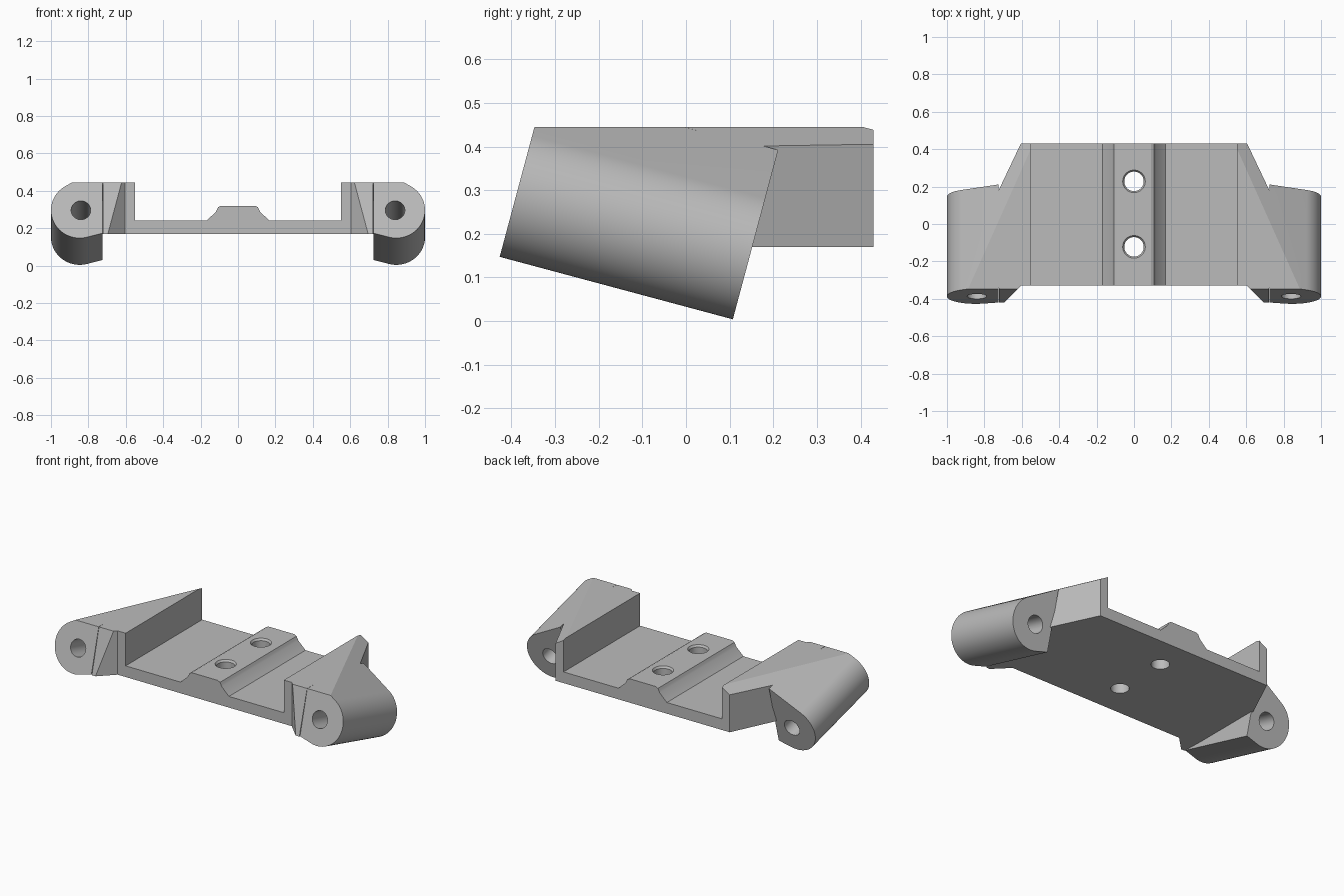
import bpy, bmesh
from math import sin, cos, radians
from mathutils import Vector, Matrix

cube = bpy.data.objects.get("Cube")
if cube:
    bpy.data.objects.remove(cube, do_unlink=True)

# Single grey material
GREY = (0.5, 0.5, 0.5, 1)
grey = bpy.data.materials.new("light grey")
grey.use_nodes = True
grey.diffuse_color = GREY
grey.node_tree.nodes["Principled BSDF"].inputs["Base Color"].default_value = GREY

# Tilted frame of the tubular lugs
TILT = radians(15)
AXIS = Vector((0, cos(TILT), -sin(TILT)))
UP = Vector((0, sin(TILT), cos(TILT)))
FRONT = Vector((0, -0.387, 0.296))
LENGTH, RADIUS, LUG_X = 0.553, 0.154, 0.846
BOTTOM, TOP = 0.17, 0.445


def make_object(name, bm):
    bmesh.ops.recalc_face_normals(bm, faces=bm.faces)
    mesh = bpy.data.meshes.new(name)
    bm.to_mesh(mesh)
    bm.free()
    mesh.materials.append(grey)
    obj = bpy.data.objects.new(name, mesh)
    bpy.context.collection.objects.link(obj)
    return obj


def prism(points, sweep):
    bm = bmesh.new()
    face = bm.faces.new([bm.verts.new(p) for p in points])
    moved = bmesh.ops.extrude_face_region(bm, geom=[face])["geom"]
    bmesh.ops.translate(bm, vec=sweep, verts=[g for g in moved if isinstance(g, bmesh.types.BMVert)])
    return bm


def trim(bm, point, normal):
    """Remove everything on the normal's side of a plane and cap the cut."""
    geom = bm.verts[:] + bm.edges[:] + bm.faces[:]
    cut = bmesh.ops.bisect_plane(bm, geom=geom, plane_co=point, plane_no=normal, clear_outer=True)
    edges = [g for g in cut["geom_cut"] if isinstance(g, bmesh.types.BMEdge)]
    bmesh.ops.holes_fill(bm, edges=edges, sides=0)


def rod(name, start, direction, length, r1, r2):
    """Round cutter running from start along direction."""
    bm = bmesh.new()
    turn = direction.to_track_quat('Z', 'Y').to_matrix().to_4x4()
    place = Matrix.Translation(start + direction * length / 2) @ turn
    bmesh.ops.create_cone(bm, cap_ends=True, segments=48, radius1=r1, radius2=r2,
                          depth=length, matrix=place)
    return make_object(name, bm)


def combine(obj, tool, operation):
    mod = obj.modifiers.new(operation.lower(), 'BOOLEAN')
    mod.operation, mod.object, mod.solver = operation, tool, 'EXACT'
    bpy.context.view_layer.objects.active = obj
    bpy.ops.object.modifier_apply(modifier=mod.name)
    bpy.data.objects.remove(tool, do_unlink=True)


def smooth(obj):
    bpy.ops.object.select_all(action='DESELECT')
    obj.select_set(True)
    bpy.context.view_layer.objects.active = obj
    bpy.ops.object.shade_smooth_by_angle(angle=radians(20))


# Base plate with raised centre ridge
half = [(0.55, BOTTOM), (0.55, 0.24), (0.168, 0.24), (0.118, 0.288),
        (0.112, 0.3), (0.106, 0.312), (0.09, 0.32)]
outline = half + [(-x, z) for x, z in reversed(half)]
base = make_object("base_plate", prism([(x, -0.33, z) for x, z in outline], (0, 0.76, 0)))

# Two screw holes with a small countersink
down = Vector((0, 0, -1))
for y in (0.228, -0.122):
    combine(base, rod("screw_cutter", Vector((0, y, 0.4)), down, 0.4, 0.052, 0.052), 'DIFFERENCE')
    combine(base, rod("countersink_cutter", Vector((0, y, 0.325)), down, 0.02, 0.064, 0.05), 'DIFFERENCE')
smooth(base)


# Lug cross-section: rounded outside, sloped roof, flat inner side
def section(x, v):
    return FRONT + Vector((x, 0, 0)) + UP * v


arc = [radians(60 - 165 * i / 40) for i in range(41)]
roof_x, roof_v = LUG_X + RADIUS * cos(arc[0]), RADIUS * sin(arc[0])
inner = 0.725
profile = [section(LUG_X + RADIUS * cos(a), RADIUS * sin(a)) for a in arc]
profile += [section(inner, -0.127), section(inner, roof_v + (roof_x - inner) * 0.577)]
roof_point = section(roof_x, roof_v)
roof_normal = Vector((0.5, 0, 0)) + UP * 0.866

# Footprint of the side wall and its gusset
footprint = [(0.55, -0.33), (0.605, -0.33), (0.72, -0.445),
             (0.738, 0.15), (0.605, 0.43), (0.55, 0.43)]

for side, sign in (("left", 1), ("right", -1)):
    # Tilted lug
    lug = prism(profile, AXIS * LENGTH)
    trim(lug, (0, 0, TOP), (0, 0, 1))
    bracket = make_object(side + "_lug_bracket", lug)

    # Side wall blending into the lug
    wall = prism([(x, y, BOTTOM) for x, y in footprint], (0, 0, 0.5))
    trim(wall, (0, 0, TOP), (0, 0, 1))
    trim(wall, roof_point, roof_normal)
    trim(wall, FRONT, -AXIS)
    combine(bracket, make_object("side_wall", wall), 'UNION')

    # Bore through the lug
    start = FRONT + Vector((LUG_X - 0.006, 0, 0)) - AXIS * 0.1
    combine(bracket, rod("bore_cutter", start, AXIS, 0.8, 0.052, 0.052), 'DIFFERENCE')

    # Mirror to the other side
    if sign < 0:
        bracket.data.transform(Matrix.Scale(-1, 4, (1, 0, 0)))
        bracket.data.flip_normals()
    smooth(bracket)
